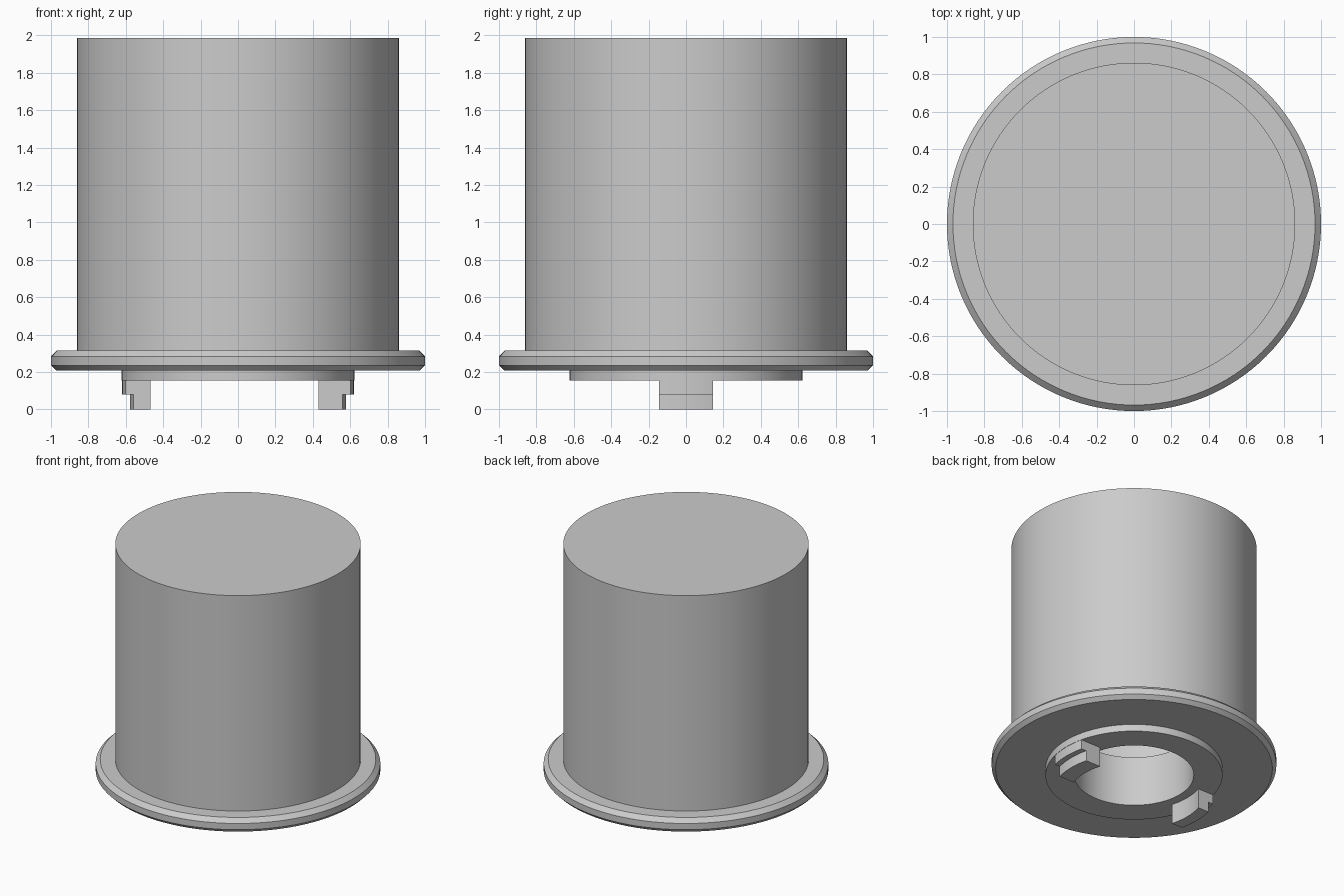
import bpy
import bmesh
from math import asin, pi, sin, cos, radians

SEGMENTS = 128

cube = bpy.data.objects.get("Cube")
if cube:
    bpy.data.objects.remove(cube, do_unlink=True)

grey = bpy.data.materials.new("plain grey")
grey.use_nodes = True
colour = (0.6, 0.6, 0.6, 1)
grey.diffuse_color = colour
grey.node_tree.nodes["Principled BSDF"].inputs["Base Color"].default_value = colour


def finish(name, bm):
    """Turn a bmesh into a smooth object with sharp edges kept."""
    bmesh.ops.remove_doubles(bm, verts=bm.verts, dist=1e-5)
    bmesh.ops.recalc_face_normals(bm, faces=bm.faces)
    mesh = bpy.data.meshes.new(name)
    bm.to_mesh(mesh)
    bm.free()
    mesh.materials.append(grey)
    obj = bpy.data.objects.new(name, mesh)
    bpy.context.collection.objects.link(obj)
    bpy.ops.object.select_all(action="DESELECT")
    obj.select_set(True)
    bpy.context.view_layer.objects.active = obj
    bpy.ops.object.shade_smooth_by_angle(angle=radians(25))
    return obj


def lathe(name, profile):
    """Spin a radius/height profile around the z axis."""
    bm = bmesh.new()
    verts = [bm.verts.new((r, 0, z)) for r, z in profile]
    edges = [bm.edges.new(pair) for pair in zip(verts, verts[1:])]
    bmesh.ops.spin(bm, geom=verts + edges, cent=(0, 0, 0), axis=(0, 0, 1),
                   angle=2 * pi, steps=SEGMENTS, use_merge=True)
    return finish(name, bm)


def arc(radius, half_width, side, steps=10):
    """Points of an arc that spans a fixed width in y."""
    limit = asin(half_width / radius)
    angles = [limit * (2 * i / steps - 1) for i in range(steps + 1)]
    return [(side * radius * cos(a), radius * sin(a)) for a in angles]


def curved_block(name, side, inner, outer, bottom, top, half_width=0.145):
    """Extrude a block bounded by two concentric arcs."""
    bm = bmesh.new()
    outline = arc(inner, half_width, side) + arc(outer, half_width, side)[::-1]
    face = bm.faces.new([bm.verts.new((x, y, bottom)) for x, y in outline])
    result = bmesh.ops.extrude_face_region(bm, geom=[face], use_keep_orig=True)
    raised = [g for g in result["geom"] if isinstance(g, bmesh.types.BMVert)]
    bmesh.ops.translate(bm, verts=raised, vec=(0, 0, top - bottom))
    return finish(name, bm)


# Hollow drum with bevelled flange, mounting ring and central bore
lathe("drum_body", [
    (0, 1.985), (0.862, 1.985), (0.862, 0.315),
    (0.968, 0.315), (1.0, 0.283), (1.0, 0.235), (0.972, 0.207),
    (0.622, 0.207), (0.622, 0.153), (0.42, 0.153), (0.42, 0.54),
    (0.7, 0.54), (0.7, 1.85), (0, 1.85),
])

# Two stepped locking lugs below the ring, the left one slightly thicker
for label, side, inner in (("left", 1, 0.455), ("right", -1, 0.49)):
    curved_block(label + "_lug_shoulder", side, inner, 0.62, 0.08, 0.16)
    curved_block(label + "_lug_foot", side, inner, 0.578, 0, 0.08)
